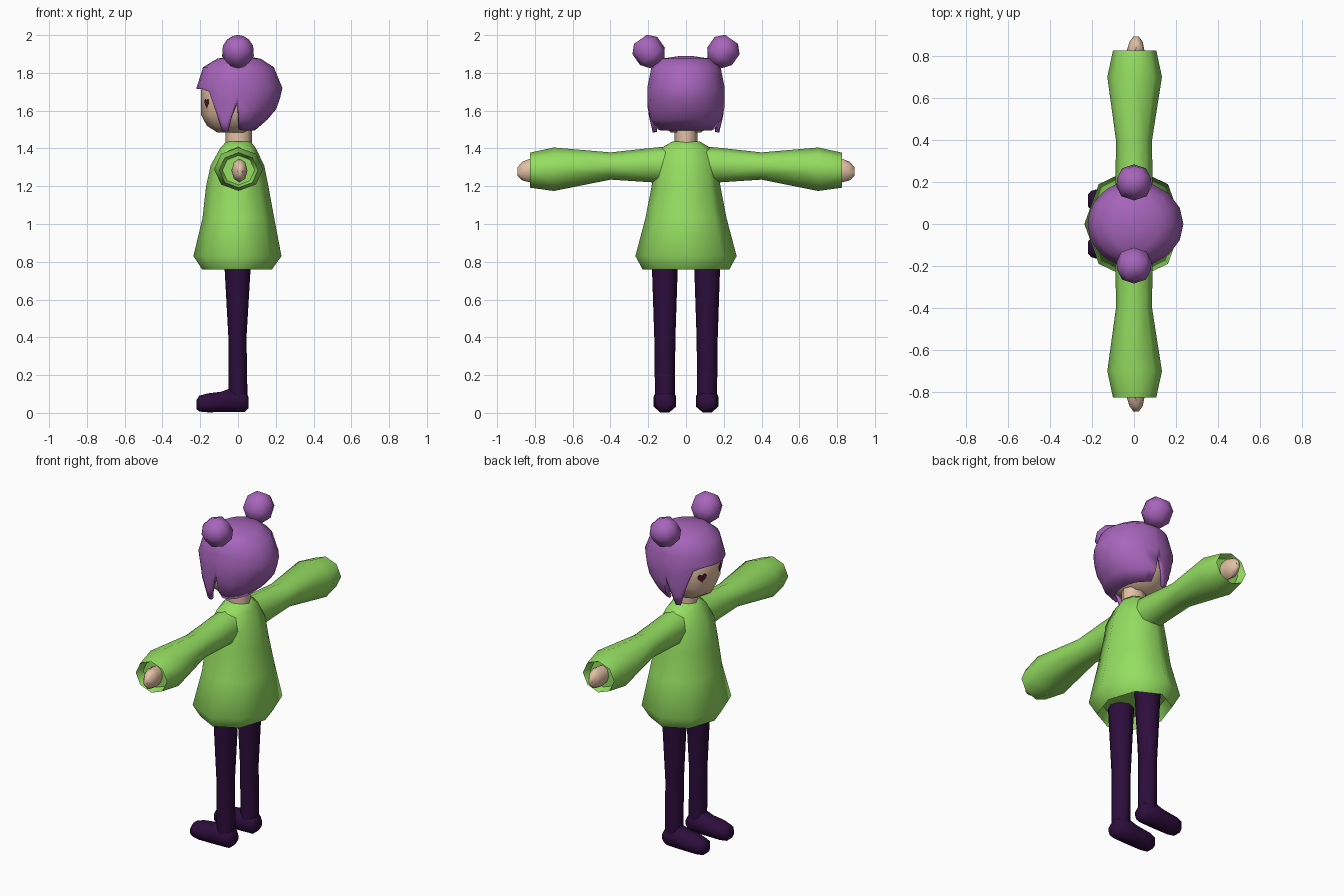
import bpy, bmesh, math
from mathutils import Matrix, Vector

if "Cube" in bpy.data.objects:
    bpy.data.objects.remove(bpy.data.objects["Cube"])


def material(name, rgb):
    m = bpy.data.materials.new(name)
    m.diffuse_color = (*rgb, 1)
    m.use_nodes = True
    m.node_tree.nodes["Principled BSDF"].inputs["Base Color"].default_value = m.diffuse_color
    return m


GREEN = material("lime_green", (0.30, 0.73, 0.12))
PURPLE = material("orchid_purple", (0.39, 0.13, 0.50))
SKIN = material("skin", (0.76, 0.53, 0.37))
DARK = material("dark_violet", (0.026, 0.004, 0.045))
RED = material("dark_red", (0.09, 0.008, 0.02))


def finish(name, bm, mat, angle=55):
    bmesh.ops.recalc_face_normals(bm, faces=bm.faces)
    me = bpy.data.meshes.new(name)
    bm.to_mesh(me)
    bm.free()
    me.materials.append(mat)
    for p in me.polygons:
        p.use_smooth = True
    me.set_sharp_from_angle(angle=math.radians(angle))
    ob = bpy.data.objects.new(name, me)
    bpy.context.collection.objects.link(ob)
    return ob


def loft(name, axis, rings, mat, n=8, boxy=False, matrix=None):
    """Rings are (position on axis, centre a, centre b, radius a, radius b)."""
    bm = bmesh.new()
    loops = []
    k = 1 / math.cos(math.pi / n) if boxy else 1
    for p, ca, cb, ra, rb in rings:
        loop = []
        for i in range(n):
            t = 2 * math.pi * (i + (0.5 if boxy else 0)) / n
            co = [ca + k * ra * math.cos(t), cb + k * rb * math.sin(t)]
            co.insert("xyz".index(axis), p)
            loop.append(bm.verts.new(co))
        loops.append(loop)
    for a, b in zip(loops, loops[1:]):
        for i in range(n):
            j = (i + 1) % n
            bm.faces.new((a[i], a[j], b[j], b[i]))
    bm.faces.new(loops[0])
    bm.faces.new(loops[-1])
    if matrix:
        bm.transform(matrix)
    return finish(name, bm, mat)


# Sweater dress, with the hem folded in underneath
loft("dress", "z", [
    (0.82, 0, 0, 0.16, 0.20), (0.76, -0.005, 0, 0.185, 0.23),
    (0.83, -0.003, 0, 0.233, 0.268), (1.03, 0.002, 0, 0.19, 0.215),
    (1.20, -0.004, 0, 0.165, 0.182), (1.31, -0.003, 0, 0.142, 0.172),
    (1.40, 0, 0, 0.095, 0.135), (1.437, 0.003, 0, 0.065, 0.072)], GREEN)

# Neck and octagonal head
loft("neck", "z", [(1.40, 0.003, 0, 0.07, 0.06), (1.53, 0.003, 0, 0.07, 0.06)], SKIN)
HEAD_C, HEAD_RX, HEAD_RY = -0.013, 0.184, 0.175
loft("head", "z", [
    (1.485, -0.03, 0, 0.08, 0.08), (1.52, -0.025, 0, 0.14, 0.13),
    (1.58, HEAD_C, 0, HEAD_RX, HEAD_RY), (1.71, HEAD_C, 0, HEAD_RX, HEAD_RY),
    (1.80, 0, 0, 0.14, 0.14)], SKIN)

for s, side in ((1, "right"), (-1, "left")):
    # Flared sleeve with a recessed cuff, and the hand in it
    loft(side + "_sleeve", "y", [
        (s * 0.05, 0, 1.315, 0.085, 0.10), (s * 0.17, 0, 1.312, 0.088, 0.092),
        (s * 0.40, 0, 1.307, 0.086, 0.072), (s * 0.70, 0.003, 1.290, 0.13, 0.115),
        (s * 0.825, 0.003, 1.285, 0.103, 0.093), (s * 0.78, 0.003, 1.285, 0.085, 0.078)], GREEN)
    loft(side + "_hand", "y", [
        (s * 0.76, 0.005, 1.285, 0.04, 0.05), (s * 0.825, 0.008, 1.283, 0.042, 0.063),
        (s * 0.865, 0.01, 1.28, 0.032, 0.05), (s * 0.893, 0.01, 1.278, 0.012, 0.022)], SKIN)
    # Stocking leg and shoe
    y = s * 0.112
    loft(side + "_leg", "z", [
        (0.06, 0, y, 0.05, 0.053), (0.15, -0.001, y, 0.05, 0.053),
        (0.40, -0.003, y, 0.048, 0.056), (0.82, -0.002, y, 0.072, 0.070)], DARK)
    loft(side + "_foot", "x", [
        (0.056, y, 0.055, 0.035, 0.03), (0.035, y, 0.06, 0.052, 0.055),
        (-0.045, y, 0.066, 0.058, 0.062), (-0.09, y, 0.058, 0.06, 0.054),
        (-0.16, y, 0.053, 0.058, 0.05), (-0.205, y, 0.049, 0.045, 0.042),
        (-0.22, y, 0.044, 0.027, 0.024)], DARK, boxy=True)
    # Hair bun, tilted outward
    tilt = Matrix.Translation((0, s * 0.195, 1.912)) @ Matrix.Rotation(-s * math.radians(35), 4, "X")
    loft(side + "_bun", "z", [
        (-0.075, 0, 0, 0.045, 0.045), (-0.03, 0, 0, 0.084, 0.08),
        (0.04, 0, 0, 0.08, 0.08), (0.08, 0, 0, 0.042, 0.042)], PURPLE, matrix=tilt)
    # Heart-shaped eye laid on the slanted front side of the head
    front = Vector((HEAD_C - HEAD_RX, 0, 1.64))
    cheek = Vector((HEAD_C - HEAD_RX * math.sqrt(0.5), s * HEAD_RY * math.sqrt(0.5), 1.64))
    along = (cheek - front).normalized()
    out = Vector((-abs(along.y), s * along.x, 0))
    centre = front.lerp(cheek, 0.66) + out * 0.004
    bm = bmesh.new()
    pts = []
    for i in range(20):
        t = 2 * math.pi * i / 20
        u = 0.031 * math.sin(t) ** 3
        v = 0.0019 * (13 * math.cos(t) - 5 * math.cos(2 * t) - 2 * math.cos(3 * t) - math.cos(4 * t))
        pts.append(bm.verts.new(centre + along * u + Vector((0, 0, v))))
    face = bm.faces.new(pts)
    face.normal_update()
    flip = face.normal.dot(out) < 0
    eye = finish(side + "_eye", bm, RED)
    if (eye.data.polygons[0].normal.dot(out)) < 0:
        eye.data.flip_normals()

# Hair shell: (z, back radius, front radius, side radius back, side radius front)
PROFILE = [(1.89, 0.03, 0.03, 0.03, 0.03), (1.875, 0.12, 0.11, 0.13, 0.13),
           (1.83, 0.19, 0.185, 0.183, 0.183), (1.72, 0.235, 0.22, 0.205, 0.205),
           (1.62, 0.212, 0.215, 0.205, 0.205), (1.54, 0.145, 0.21, 0.185, 0.195),
           (1.48, 0.07, 0.20, 0.13, 0.182)]
# Lower edge of the hair by angle from the back: nape, side gap, lock, fringe
EDGE = [(0, 1.495), (22, 1.495), (45, 1.495), (68, 1.495), (89, 1.50), (91, 1.66),
        (99, 1.57), (106, 1.485), (114, 1.485), (124, 1.60), (134, 1.70), (150, 1.715),
        (165, 1.715), (180, 1.715)]


def radii(z, front):
    for a, b in zip(PROFILE, PROFILE[1:]):
        if z >= b[0] - 1e-6:
            f = (a[0] - z) / (a[0] - b[0])
            r = [p + (q - p) * f for p, q in zip(a, b)]
            return (r[2], r[4]) if front else (r[1], r[3])
    return (PROFILE[-1][2], PROFILE[-1][4]) if front else (PROFILE[-1][1], PROFILE[-1][3])


bm = bmesh.new()
columns = EDGE + [(360 - a, z) for a, z in EDGE[-2:0:-1]]
grid = []
for angle, low in columns:
    levels = [1.89, 1.875, 1.83, 1.775, 1.72]
    levels = [max(z, low) if z > 1.72 else max(1.72, low) for z in levels]
    levels += [levels[-1] + (low - levels[-1]) * k / 4 for k in (1, 2, 3, 4)]
    t = math.radians(angle)
    col = []
    for z in levels:
        rx, ry = radii(z, math.cos(t) < 0)
        col.append(bm.verts.new((rx * math.cos(t), ry * math.sin(t), z)))
    grid.append(col)
for i, a in enumerate(grid):
    b = grid[(i + 1) % len(grid)]
    for k in range(len(a) - 1):
        bm.faces.new((a[k], b[k], b[k + 1], a[k + 1]))
bm.faces.new([c[0] for c in grid])
hair = finish("hair", bm, PURPLE, 60)
if hair.data.polygons[-1].normal.z < 0:
    hair.data.flip_normals()
mod = hair.modifiers.new("thickness", "SOLIDIFY")
mod.thickness = 0.015
mod.offset = -1
